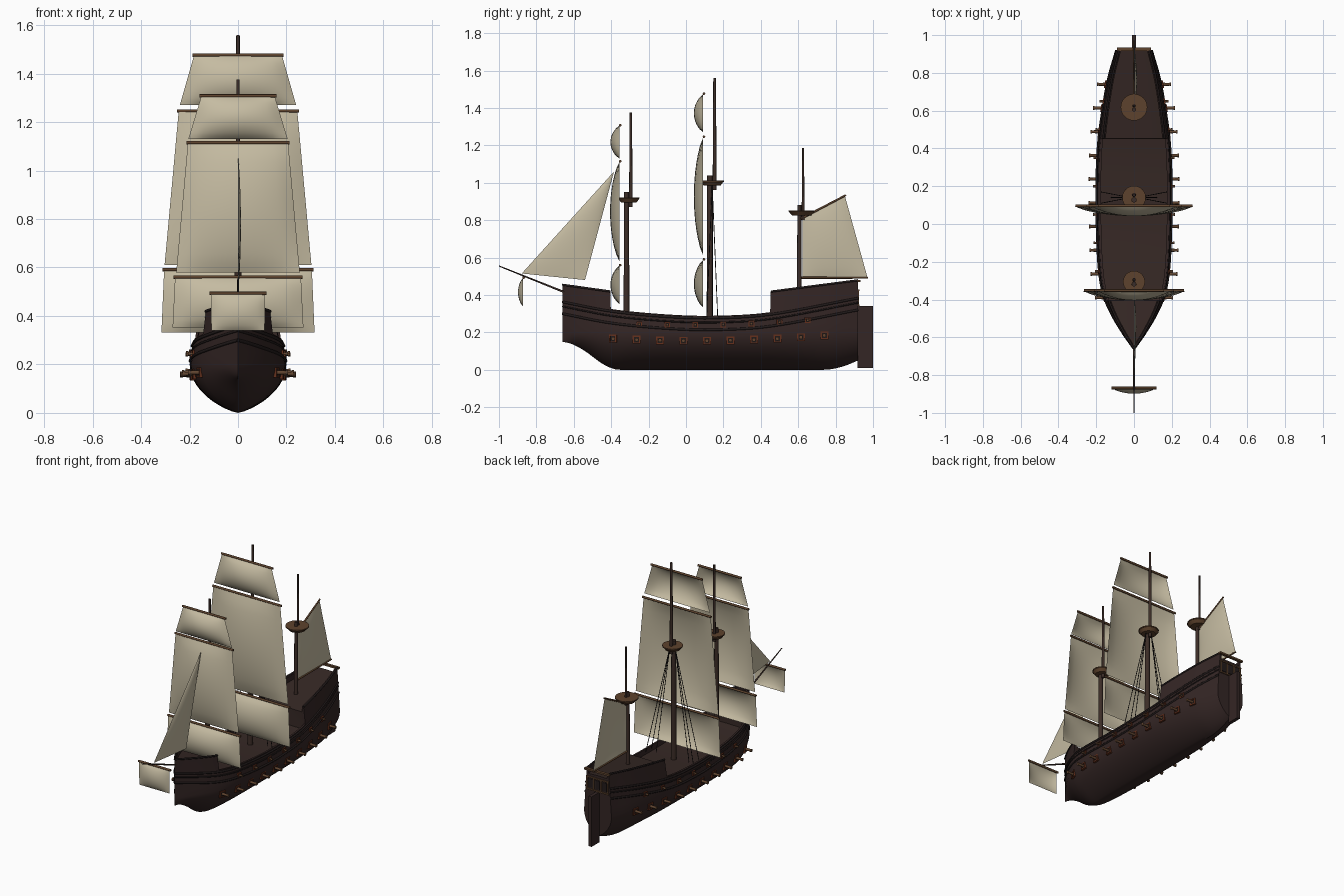
import bpy, bmesh, math
from mathutils import Vector, Matrix

if "Cube" in bpy.data.objects:
    bpy.data.objects.remove(bpy.data.objects["Cube"])


def material(name, rgb):
    m = bpy.data.materials.new(name)
    m.use_nodes = True
    m.diffuse_color = (*rgb, 1)
    m.node_tree.nodes["Principled BSDF"].inputs["Base Color"].default_value = (*rgb, 1)
    return m


HULL = material("dark hull wood", (0.034, 0.019, 0.018))
DECK = material("deck wood", (0.036, 0.021, 0.018))
TRIM = material("blackened trim", (0.016, 0.011, 0.011))
MAST = material("mast wood", (0.045, 0.026, 0.02))
SPAR = material("brown spar wood", (0.11, 0.055, 0.026))
PORT = material("red port paint", (0.13, 0.03, 0.012))
GUN = material("bronze", (0.12, 0.06, 0.03))
SAIL = material("cream canvas", (0.56, 0.5, 0.36))
ROPE = material("black rope", (0.012, 0.01, 0.01))


def finish(name, bm, mats, smooth=True):
    bmesh.ops.recalc_face_normals(bm, faces=bm.faces)
    me = bpy.data.meshes.new(name)
    bm.to_mesh(me)
    bm.free()
    for m in mats:
        me.materials.append(m)
    ob = bpy.data.objects.new(name, me)
    bpy.context.collection.objects.link(ob)
    if smooth:
        bpy.ops.object.select_all(action='DESELECT')
        ob.select_set(True)
        bpy.context.view_layer.objects.active = ob
        bpy.ops.object.shade_smooth_by_angle(angle=math.radians(35))
    return ob


def beam(bm, a, b, r1, r2=None, sides=12):
    a, b = Vector(a), Vector(b)
    d = b - a
    mat = Matrix.Translation((a + b) / 2) @ d.to_track_quat('Z', 'Y').to_matrix().to_4x4()
    bmesh.ops.create_cone(bm, cap_ends=True, segments=sides, radius1=r1,
                          radius2=r1 if r2 is None else r2, depth=d.length, matrix=mat)


def box(bm, centre, size, turn=0, offset=(0, 0, 0)):
    mat = (Matrix.Translation(centre) @ Matrix.Rotation(turn, 4, 'Z')
           @ Matrix.Translation(offset) @ Matrix.Diagonal((*size, 1)))
    bmesh.ops.create_cube(bm, size=1, matrix=mat)


def single_beam(name, a, b, r1, r2, mat):
    bm = bmesh.new()
    beam(bm, a, b, r1, r2)
    return finish(name, bm, [mat])


def smooth_line(pts, y):
    """Cubic interpolation through (y, value) points."""
    i = max(k for k in range(len(pts) - 1) if k == 0 or pts[k][0] <= y)

    def slope(k):
        lo, hi = pts[max(k - 1, 0)], pts[min(k + 1, len(pts) - 1)]
        return (hi[1] - lo[1]) / (hi[0] - lo[0])
    (y0, v0), (y1, v1) = pts[i], pts[i + 1]
    h = y1 - y0
    t = (y - y0) / h
    return (v0 * (1 + 2 * t) * (1 - t) ** 2 + v1 * t * t * (3 - 2 * t)
            + h * t * (1 - t) * (slope(i) * (1 - t) - slope(i + 1) * t))


# Hull lines
BOW, STERN, BREAK_F, BREAK_Q = -0.66, 0.92, -0.405, 0.45
BEAM = [(BOW, 0), (-0.58, 0.06), (-0.48, 0.122), (-0.38, 0.165), (-0.25, 0.188),
        (0, 0.198), (0.3, 0.198), (0.5, 0.186), (0.75, 0.147), (STERN, 0.1)]
KEEL = [(BOW, 0.15), (-0.61, 0.138), (-0.54, 0.1), (-0.44, 0.028), (-0.36, 0),
        (0, 0), (0.74, 0), (0.84, 0.018), (STERN, 0.05)]
SHEER = [(BOW, 0.375), (-0.4, 0.325), (-0.1, 0.296), (0.15, 0.289), (0.45, 0.308), (STERN, 0.395)]


def keel(y):
    return max(0, smooth_line(KEEL, y))


def sheer(y):
    return smooth_line(SHEER, y)


def top(y):
    if y <= BREAK_F:
        return 0.455 - 0.14 * (y - BOW)
    if y > BREAK_Q:
        return 0.418 + 0.13 * (y - BREAK_Q)
    return sheer(y)


def half(y, z):
    k = keel(y)
    s = min(1, max(0, (z - k) / (0.2 - k)))
    full = (1 - (1 - s) ** 2) ** 0.75
    return max(0, smooth_line(BEAM, y)) * full * (1 - 0.7 * max(0, z - 0.2))


# Hull with bulwarks, decks and flat transom
stations = sorted([BOW + (STERN - BOW) * i / 56 for i in range(57)]
                  + [BREAK_F, BREAK_F + 0.003, BREAK_Q, BREAK_Q + 0.003])
bm = bmesh.new()
rows = []
for y in stations:
    k, t = keel(y), top(y)
    zs = [k + (0.2 - k) * (i / 10) ** 1.5 for i in range(11)]
    zs += [0.2 + (t - 0.2) * i / 5 for i in range(1, 6)]
    prof = [(half(y, z), z) for z in zs]
    inner = max(0, prof[-1][0] - 0.012)
    prof += [(inner, t), (inner, t - 0.035), (0, t - 0.033)]
    rows.append([bm.verts.new((x, y, z)) for x, z in prof])
for a, b in zip(rows, rows[1:]):
    for i in range(len(a) - 1):
        f = bm.faces.new((a[i], a[i + 1], b[i + 1], b[i]))
        f.material_index = 1 if i == len(a) - 2 else 0
bm.faces.new(rows[-1])
bmesh.ops.remove_doubles(bm, verts=bm.verts, dist=0.0002)
bmesh.ops.mirror(bm, geom=bm.verts[:] + bm.edges[:] + bm.faces[:], axis='X', merge_dist=0.0003)
finish("hull", bm, [HULL, DECK])


# Wales and rails that follow the hull
def strip(name, y0, y1, height, r, mat, n=48):
    for side, label in ((1, "left"), (-1, "right")):
        cu = bpy.data.curves.new(name, 'CURVE')
        cu.dimensions = '3D'
        cu.bevel_depth, cu.bevel_resolution, cu.use_fill_caps = r, 1, True
        sp = cu.splines.new('POLY')
        sp.points.add(n)
        for i, p in enumerate(sp.points):
            y = y0 + (y1 - y0) * i / n
            p.co = (side * half(y, height(y)), y, height(y), 1)
        temp = bpy.data.objects.new("temp", cu)
        me = bpy.data.meshes.new_from_object(temp)
        bpy.data.objects.remove(temp)
        me.materials.clear()
        me.materials.append(mat)
        bpy.context.collection.objects.link(bpy.data.objects.new(f"{label}_{name}", me))


strip("upper_wale", BOW, STERN, lambda y: sheer(y) - 0.012, 0.007, TRIM)
strip("middle_wale", BOW, STERN, lambda y: sheer(y) - 0.036, 0.005, TRIM)
strip("lower_wale", BOW, STERN, lambda y: sheer(y) - 0.075, 0.007, TRIM)
strip("forecastle_rail", BOW, BREAK_F, top, 0.006, TRIM, 16)
strip("quarterdeck_rail", BREAK_Q + 0.004, STERN, top, 0.006, TRIM, 24)

# Gun ports and cannons, two rows per side
frames, holes, guns = bmesh.new(), bmesh.new(), bmesh.new()
lower = [(-0.39 + 0.1255 * i, 0.155 + 0.06 * (-0.39 + 0.1255 * i - 0.05) ** 2, 0.042, 0.048) for i in range(10)]
upper = [(-0.25 + 0.15 * i, 0.24 + 0.06 * (-0.25 + 0.15 * i) ** 2, 0.03, 0.024) for i in range(7)]
for y, z, w, reach in lower + upper:
    lean = math.atan2(half(y + 0.02, z) - half(y - 0.02, z), 0.04)
    for s in (1, -1):
        c, turn = (s * half(y, z), y, z), -s * lean
        box(holes, c, (0.008, w * 0.7, w * 0.7), turn)
        for e in (1, -1):
            box(frames, c, (0.014, w * 0.17, w), turn, (0, e * w * 0.42, 0))
            box(frames, c, (0.014, w, w * 0.17), turn, (0, 0, e * w * 0.42))
        x = abs(c[0])
        r = w * 0.2
        beam(guns, (s * (x - 0.02), y, z), (s * (x + reach), y, z), r * 1.15, r * 0.85)
        beam(guns, (s * (x + reach - 0.008), y, z), (s * (x + reach), y, z), r * 1.2)
finish("gun_port_frames", frames, [PORT], False)
finish("gun_port_openings", holes, [TRIM], False)
finish("cannons", guns, [GUN])

# Rudder and stern gallery
bm = bmesh.new()
box(bm, (0, 0.958, 0.175), (0.022, 0.084, 0.33))
finish("rudder", bm, [HULL], False)
bm = bmesh.new()
box(bm, (0, STERN + 0.005, top(STERN) - 0.004), (0.18, 0.018, 0.012))
for z in (0.345, 0.425):
    box(bm, (0, STERN, z), (0.165, 0.014, 0.009))
for x in (-0.076, -0.028, 0.028, 0.076):
    box(bm, (x, STERN, 0.385), (0.008, 0.012, 0.08))
finish("stern_gallery_frame", bm, [SPAR], False)
bm = bmesh.new()
for x in (-0.052, 0, 0.052):
    box(bm, (x, STERN, 0.385), (0.03, 0.006, 0.055))
finish("stern_windows", bm, [TRIM], False)

# Masts: lower mast, topmast and fighting top
for name, y, base, split, tip, r, ring in (
        ("fore", -0.318, 0.25, 0.95, 1.375, 0.016, 0.056),
        ("main", 0.128, 0.2, 1.04, 1.56, 0.018, 0.06),
        ("mizzen", 0.606, 0.36, 0.88, 1.185, 0.013, 0.068)):
    single_beam(name + "_lower_mast", (0, y, base), (0, y, split), r, r * 0.8, MAST)
    ty = y + r + 0.007
    single_beam(name + "_topmast", (0, ty, split - 0.08), (0, ty, tip), r * 0.6, r * 0.4, MAST)
    bm = bmesh.new()
    z = split - 0.055
    beam(bm, (0, y + 0.012, z), (0, y + 0.012, z + 0.02), ring * 0.75, ring, 24)
    beam(bm, (0, y + 0.012, z + 0.02), (0, y + 0.012, z + 0.027), ring * 1.04, None, 24)
    finish(name + "_fighting_top", bm, [SPAR])

# Main shrouds
bm = bmesh.new()
for s in (1, -1):
    for x, y in ((0.175, 0.11), (0.175, 0.17), (0.12, 0.14)):
        beam(bm, (s * x, y, 0.27), (s * 0.02, 0.14, 0.99), 0.0022, None, 6)
finish("main_shrouds", bm, [ROPE])


# Sails: bilinear patch pushed out by the wind
def sail(name, corners, belly, n=14):
    a, b, c, d = (Vector(p) for p in corners)
    bm = bmesh.new()
    grid = []
    for j in range(n + 1):
        v = j / n
        left, right = a.lerp(d, v), b.lerp(c, v)
        grid.append([bm.verts.new(left.lerp(right, i / n) + Vector(belly)
                                  * (16 * v * (1 - v) * (i / n) * (1 - i / n)) ** 0.8)
                     for i in range(n + 1)])
    for p, q in zip(grid, grid[1:]):
        for i in range(n):
            bm.faces.new((p[i], p[i + 1], q[i + 1], q[i]))
    bmesh.ops.remove_doubles(bm, verts=bm.verts, dist=0.0003)
    finish(name, bm, [SAIL])


def square_sail(name, y, z1, w1, z0, w0, depth):
    sail(name + "_sail", [(-w1, y, z1), (w1, y, z1), (w0, y, z0), (-w0, y, z0)], (0, -depth, 0))
    e = w1 + 0.006
    single_beam(name + "_yard", (-e, y + 0.004, z1 + 0.003), (e, y + 0.004, z1 + 0.003), 0.007, 0.007, SPAR)


square_sail("fore_topgallant", -0.356, 1.305, 0.152, 1.13, 0.205, 0.048)
square_sail("fore_topsail", -0.356, 1.112, 0.207, 0.58, 0.255, 0.05)
square_sail("fore_course", -0.356, 0.557, 0.26, 0.352, 0.27, 0.048)
square_sail("main_topgallant", 0.092, 1.473, 0.182, 1.27, 0.24, 0.05)
square_sail("main_topsail", 0.092, 1.243, 0.245, 0.61, 0.303, 0.05)
square_sail("main_course", 0.092, 0.588, 0.305, 0.332, 0.316, 0.05)
square_sail("sprit", -0.872, 0.49, 0.112, 0.34, 0.11, 0.026)

# Fore-and-aft sails and their spars
sail("jib", [(0, -0.385, 1.06), (0, -0.385, 1.06), (0, -0.54, 0.48), (0, -0.878, 0.515)], (0.012, 0, 0))
sail("mizzen_sail", [(0, 0.622, 0.81), (0, 0.85, 0.928), (0, 0.97, 0.495), (0, 0.622, 0.495)], (0.016, 0, 0))
single_beam("mizzen_gaff", (0, 0.615, 0.808), (0, 0.855, 0.934), 0.006, 0.005, SPAR)
single_beam("mizzen_boom", (0, 0.61, 0.492), (0, 0.972, 0.492), 0.006, 0.005, SPAR)
single_beam("bowsprit", (0, -0.6, 0.395), (0, -1.0, 0.555), 0.006, 0.003, MAST)
